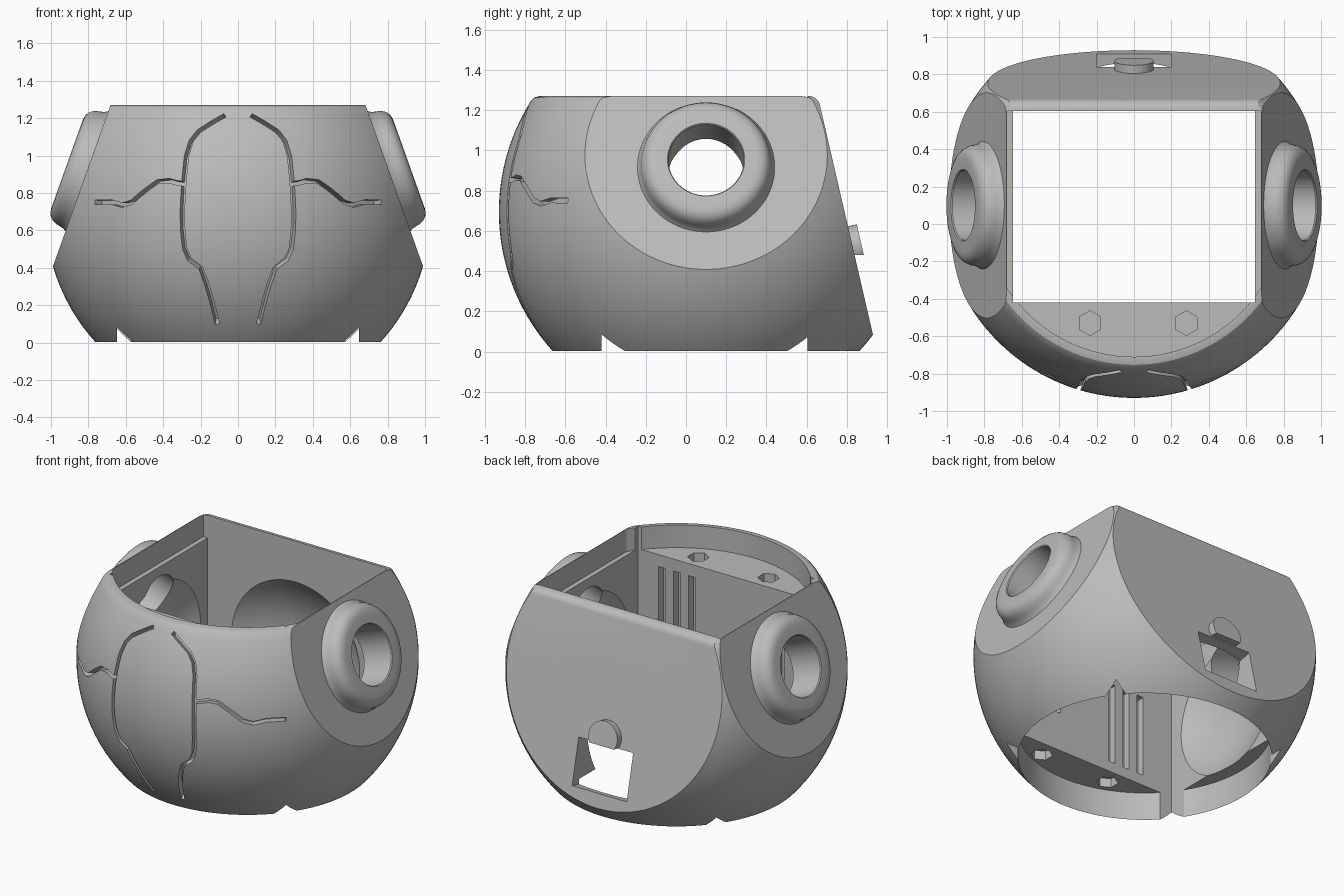
import bpy, bmesh, math
from mathutils import Matrix, Vector

if "Cube" in bpy.data.objects:
    bpy.data.objects.remove(bpy.data.objects["Cube"])

R, C, TOP = 1.03, Vector((0, 0.1, 0.695)), 1.27
SHELF, FLOOR = 1.12, 0.19
BACK_CO = Vector((0, 0.93, 0.08))
BACK_UP = Vector((0, -0.231, 1))
BACK_N = Vector((0, 1, 0.231)).normalized()

grey = bpy.data.materials.new("plain_grey")
grey.use_nodes = True
grey.diffuse_color = (0.5, 0.5, 0.5, 1)
grey.node_tree.nodes["Principled BSDF"].inputs["Base Color"].default_value = (0.5, 0.5, 0.5, 1)


def finish(bm, name):
    bmesh.ops.recalc_face_normals(bm, faces=bm.faces[:])
    me = bpy.data.meshes.new(name)
    bm.to_mesh(me)
    bm.free()
    me.materials.append(grey)
    ob = bpy.data.objects.new(name, me)
    bpy.context.collection.objects.link(ob)
    return ob


def lathe(points, steps, matrix=Matrix()):
    """Spin (radius, height) points about z."""
    bm = bmesh.new()
    vs = [bm.verts.new((r, 0, h)) for r, h in points]
    es = [bm.edges.new(p) for p in zip(vs, vs[1:])]
    bmesh.ops.spin(bm, geom=vs + es, axis=(0, 0, 1), cent=(0, 0, 0),
                   angle=2 * math.pi, steps=steps)
    bmesh.ops.remove_doubles(bm, verts=bm.verts[:], dist=1e-5)
    bm.transform(matrix)
    return bm


def slice_off(bm, co, no):
    """Remove everything beyond a plane and cap the cut."""
    bmesh.ops.bisect_plane(bm, geom=bm.verts[:] + bm.edges[:] + bm.faces[:], dist=1e-6,
                           plane_co=co, plane_no=no, clear_outer=True)
    bmesh.ops.holes_fill(bm, edges=[e for e in bm.edges if e.is_boundary], sides=0)


def frame(co, no):
    """Matrix with local z along no, local x kept level."""
    x = Vector((0, 0, 1)).cross(no).normalized()
    return Matrix.Translation(co) @ Matrix((x, no.cross(x), no)).transposed().to_4x4()


def cylinder(r, low, high, matrix=Matrix(), sides=96):
    bm = bmesh.new()
    bmesh.ops.create_cone(bm, cap_ends=True, segments=sides, radius1=r, radius2=r,
                          depth=high - low,
                          matrix=matrix @ Matrix.Translation((0, 0, (low + high) / 2)))
    return bm


def box(low, high, matrix=Matrix()):
    low, high = Vector(low), Vector(high)
    bm = bmesh.new()
    bmesh.ops.create_cube(bm, size=1)
    bm.transform(matrix @ Matrix.Translation((low + high) / 2) @ Matrix.Diagonal((high - low).to_4d()))
    return bm


def dome(center, no, radius, depth):
    """Spherical scoop: mouth of given radius at center, bulging along no."""
    ball = (radius ** 2 + depth ** 2) / (2 * depth)
    bm = bmesh.new()
    bmesh.ops.create_uvsphere(bm, u_segments=96, v_segments=64, radius=ball,
                              matrix=frame(center + no * (depth - ball), no))
    slice_off(bm, center - no * 0.03, -no)
    return bm


def cut(ob, bm):
    tool = finish(bm, "cutter")
    tool.hide_render = True
    mod = ob.modifiers.new("cut", 'BOOLEAN')
    mod.operation, mod.solver, mod.object = 'DIFFERENCE', 'EXACT', tool
    bpy.context.view_layer.objects.active = ob
    bpy.ops.object.modifier_apply(modifier=mod.name)
    bpy.data.objects.remove(tool)


def groove(path, side, width=0.024, depth=0.05):
    """Radial channel cutter following (x, z) points on the front."""
    dirs = []
    for x, z in path:
        dz = z - C.z
        dirs.append(Vector((side * x, -math.sqrt(R * R - x * x - dz * dz), dz)) / R)
    bm = bmesh.new()
    rings = []
    for i, d in enumerate(dirs):
        along = dirs[min(i + 1, len(dirs) - 1)] - dirs[max(i - 1, 0)]
        across = along.cross(d).normalized() * width / 2
        rings.append([bm.verts.new(C + d * (R + h) + across * s)
                      for h, s in ((-depth, -1), (-depth, 1), (depth, 1), (depth, -1))])
    for a, b in zip(rings, rings[1:]):
        for k in range(4):
            bm.faces.new((a[k], a[(k + 1) % 4], b[(k + 1) % 4], b[k]))
    bm.faces.new(rings[0])
    bm.faces.new(rings[-1])
    return bm


# Round shell with a softened upper rim
profile = [(0, 0)]
for i in range(37):
    z = 1.215 * i / 36
    profile.append((math.sqrt(R * R - (z - C.z) ** 2), z))
profile += [(0.872, 1.245), (0.853, 1.263), (0.825, TOP), (0, TOP)]
bm = lathe(profile, 128, Matrix.Translation((0, C.y, 0)))

# Flat sides, flat back and the rounded edge over the back
side_axes = {}
for s in (1, -1):
    n = Vector((s * 0.942, 0, 0.336)).normalized()
    side_axes[s] = frame(Vector((s * 0.808, C.y, 0.916)), n)
    slice_off(bm, side_axes[s].translation, n)
slice_off(bm, BACK_CO, BACK_N)
fillet = 0.06
tilt = math.atan2(BACK_N.z, BACK_N.y)
for i in range(1, 7):
    a = tilt + (math.pi / 2 - tilt) * i / 7
    n = Vector((0, math.cos(a), math.sin(a)))
    slice_off(bm, Vector((0, 0.608, TOP - fillet)) + n * fillet, n)
body = finish(bm, "shell_body")

# Square well, lid recess with a round front, and round base recess
cut(body, box((-0.647, -0.42, -0.5), (0.647, 0.605, 2)))
lid = cylinder(0.81, SHELF, 2, Matrix.Translation((0, C.y, 0)), 128)
for co, no in (((0.678, 0, 0), (1, 0, 0)), ((-0.678, 0, 0), (-1, 0, 0)), ((0, 0.3, 0), (0, 1, 0))):
    slice_off(lid, co, no)
cut(body, lid)
cut(body, box((-0.678, -0.3, SHELF), (0.678, 0.605, 2)))
cut(body, cylinder(0.763, -0.5, FLOOR, Matrix.Translation((0, C.y, 0)), 128))

# Rounded side scoops and the round openings through them
for s, m in side_axes.items():
    cut(body, dome(Vector((s * 0.647, C.y, 0.58)), Vector((s, 0, 0)), 0.43, 0.15))
    cut(body, cylinder(0.187, -0.3, 0.3, m))

# Rounded back scoop and hatch window
cut(body, dome(Vector((0, 0.605, 0.53)), Vector((0, 1, 0)), 0.47, 0.18))
window = frame(BACK_CO + BACK_UP * 0.21, BACK_N)
cut(body, box((-0.2, -0.12, -0.3), (0.2, 0.185, 0.2), window))

# Hexagonal sockets in the shelves
for x in (-0.235, 0.28):
    at = Matrix.Translation((x, -0.53, 0))
    cut(body, cylinder(0.066, SHELF - 0.06, SHELF + 0.1, at, 6))
    cut(body, cylinder(0.066, FLOOR - 0.1, FLOOR + 0.06, at, 6))

# Upright slots in the front block, high on one side and low on the other
for first, low, high in ((0.25, 0.45, 1.04), (-0.4, 0.26, 0.8)):
    for k in range(3):
        x = first + 0.11 * k
        cut(body, box((x - 0.025, -0.47, low), (x + 0.025, -0.3, high)))

# Carved seams on the front
main_seam = [(.07, 1.215), (.14, 1.175), (.21, 1.13), (.25, 1.08), (.275, 1.0), (.29, .85),
             (.298, .7), (.296, .6), (.285, .5), (.26, .445), (.2, .4), (.17, .32), (.14, .22), (.11, .1)]
branch_seam = [(.285, .85), (.33, .855), (.37, .866), (.43, .86), (.5, .81), (.57, .75),
               (.62, .735), (.68, .752), (.765, .75)]
for s in (1, -1):
    cut(body, groove(main_seam, s))
    cut(body, groove(branch_seam, s))

# Raised collars around the side openings
collar = [(.187, -.012), (.187, .107), (.192, .113), (.25, .113), (.275, .109), (.295, .099), (.31, .083),
          (.32, .062), (.325, .038), (.33, .018), (.341, 0), (.341, -.012), (.187, -.012)]
parts = [body]
for s, name in ((1, "left_collar"), (-1, "right_collar")):
    parts.append(finish(lathe(collar, 96, side_axes[s]), name))

# Thumb tab above the hatch window
tab = cylinder(0.105, -0.07, 0.045, frame(BACK_CO + BACK_UP * 0.44, BACK_N), 48)
slice_off(tab, (0, 0, 0.48), (0, 0, -1))
parts.append(finish(tab, "hatch_tab"))

for ob in parts:
    bpy.ops.object.select_all(action='DESELECT')
    ob.select_set(True)
    bpy.context.view_layer.objects.active = ob
    bpy.ops.object.shade_smooth_by_angle(angle=math.radians(25))
